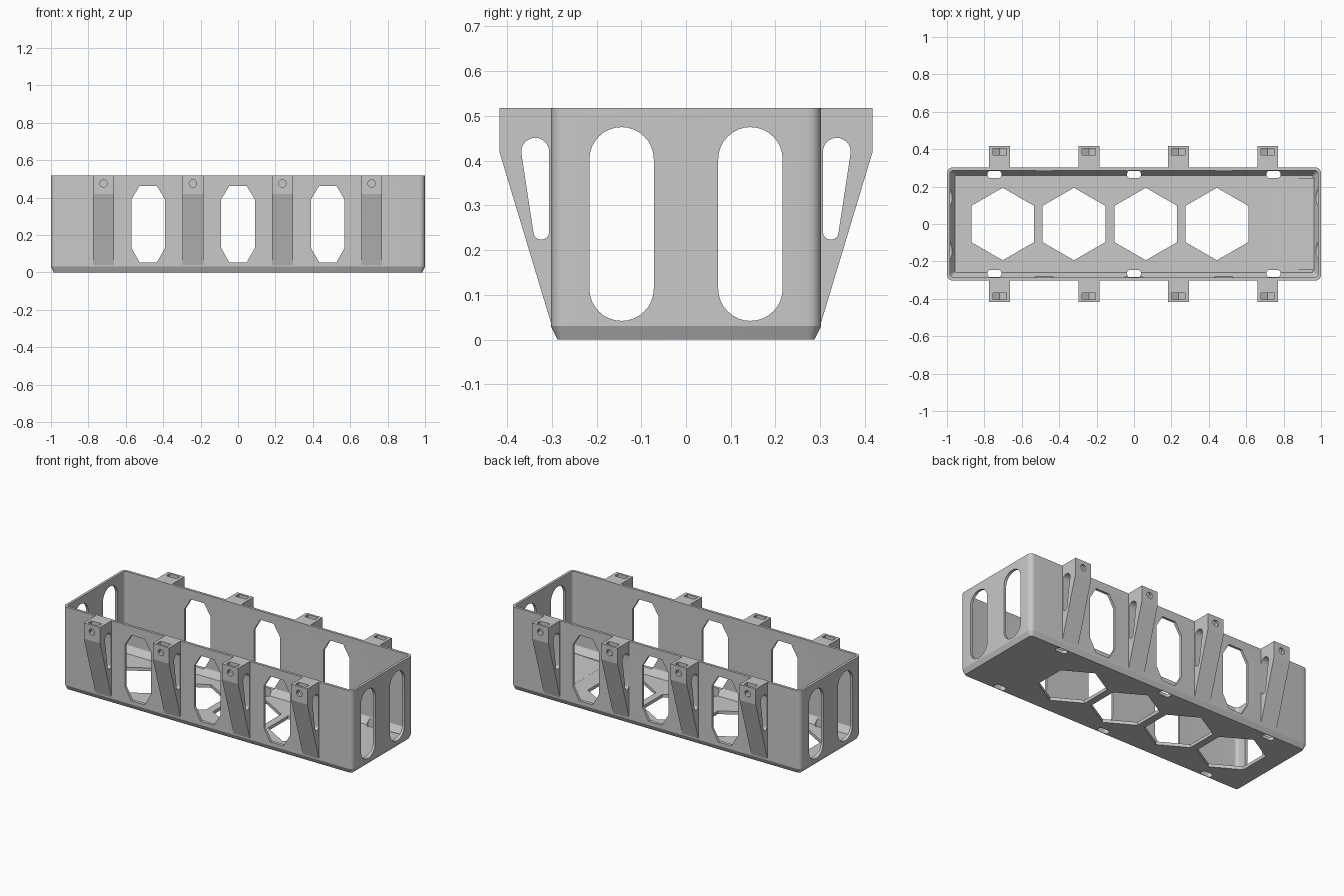
import bpy, bmesh, math

if "Cube" in bpy.data.objects:
    bpy.data.objects.remove(bpy.data.objects["Cube"], do_unlink=True)

grey = bpy.data.materials.new("plain grey")
grey.use_nodes = True
GREY = (0.58, 0.58, 0.58, 1)
grey.diffuse_color = GREY
grey.node_tree.nodes["Principled BSDF"].inputs["Base Color"].default_value = GREY

TOP = 0.518       # rim height
WALL = 0.016      # wall thickness
FLOOR = 0.02      # floor thickness
HALF_Y = 0.302    # outer half depth of the tray


def make_object(name, bm):
    mesh = bpy.data.meshes.new(name)
    bm.to_mesh(mesh)
    bm.free()
    mesh.materials.append(grey)
    ob = bpy.data.objects.new(name, mesh)
    bpy.context.collection.objects.link(ob)
    return ob


def loft(bm, rings):
    """Closed solid through equal-length rings of points."""
    rows = [[bm.verts.new(p) for p in ring] for ring in rings]
    n = len(rows[0])
    for a, b in zip(rows, rows[1:]):
        for i in range(n):
            j = (i + 1) % n
            bm.faces.new((a[i], a[j], b[j], b[i]))
    bm.faces.new(rows[0][::-1])
    bm.faces.new(rows[-1])


def prism(bm, outline, axis, lo, hi):
    """Extrude a 2D outline along x (y, z), y (x, z) or z (x, y), normals outward."""
    area = sum(a[0] * b[1] - b[0] * a[1]
               for a, b in zip(outline, outline[1:] + outline[:1]))
    if (area < 0) != (axis == "y"):
        outline = outline[::-1]
    place = {"x": lambda u, v, d: (d, u, v),
             "y": lambda u, v, d: (u, d, v),
             "z": lambda u, v, d: (u, v, d)}[axis]
    loft(bm, [[place(u, v, d) for u, v in outline] for d in (lo, hi)])


def arc(cx, cy, r, start, end, steps):
    return [(cx + r * math.cos(math.radians(start + (end - start) * i / steps)),
             cy + r * math.sin(math.radians(start + (end - start) * i / steps)))
            for i in range(steps + 1)]


def rounded_rect(hx, hy, r, steps=6):
    pts = []
    for k, (sx, sy) in enumerate([(1, 1), (-1, 1), (-1, -1), (1, -1)]):
        pts += arc(sx * (hx - r), sy * (hy - r), r, 90 * k, 90 * k + 90, steps)
    return pts


def shifted(pts, dx, dy):
    return [(x + dx, y + dy) for x, y in pts]


def cut(ob, outline, axis, lo, hi):
    """Remove one prism from the object."""
    bm = bmesh.new()
    prism(bm, outline, axis, lo, hi)
    cutter = make_object("cutter", bm)
    cutter.hide_render = True
    mod = ob.modifiers.new("cut", "BOOLEAN")
    mod.operation = "DIFFERENCE"
    mod.solver = "EXACT"
    mod.object = cutter
    bpy.context.view_layer.objects.active = ob
    bpy.ops.object.modifier_apply(modifier=mod.name)
    bpy.data.objects.remove(cutter, do_unlink=True)


def smooth(ob):
    bpy.ops.object.select_all(action="DESELECT")
    ob.select_set(True)
    bpy.context.view_layer.objects.active = ob
    bpy.ops.object.shade_smooth_by_angle(angle=math.radians(16))


# Tray shell: outside up from the base, over the rim, down to the floor
bm = bmesh.new()
sections = [(0, 0.015, 0.015), (0.03, 0, 0.03), (TOP, 0, 0.03),
            (TOP, WALL, 0.018), (0.06, WALL, 0.018), (FLOOR, 0.042, 0.008)]
loft(bm, [[(x, y, z) for x, y in rounded_rect(1 - inset, HALF_Y - inset, r)]
          for z, inset, r in sections])
tray = make_object("tray", bm)

# Long octagon windows in both long walls
window = [(0.09, 0.13), (0.09, 0.39), (0.046, 0.463), (-0.046, 0.463),
          (-0.09, 0.39), (-0.09, 0.13), (-0.046, 0.053), (0.046, 0.053)]
for cx in (-0.48, 0, 0.48):
    for side in (-0.3, 0.3):
        cut(tray, shifted(window, cx, 0), "y", side - 0.1, side + 0.1)

# Round-ended slots in both end walls
for cy in (-0.144, 0.144):
    slot = arc(cy, 0.403, 0.072, 0, 180, 16) + arc(cy, 0.114, 0.072, 180, 360, 16)
    for side in (-1, 1):
        cut(tray, slot, "x", side - 0.1, side + 0.1)

# Floor hexagons
for cx in (-0.702, -0.321, 0.063, 0.443):
    hexagon = [(cx + 0.194 * math.sin(k * math.pi / 3),
                0.194 * math.cos(k * math.pi / 3)) for k in range(6)]
    cut(tray, hexagon, "z", -0.1, 0.1)

# Drain slots along the lower edges
for cx in (-0.746, 0, 0.746):
    for cy in (-0.265, 0.265):
        drain = shifted(rounded_rect(0.037, 0.019, 0.015), cx, cy)
        cut(tray, drain, "z", -0.1, 0.1)
smooth(tray)

# Shallow ramp on the floor at one end
bm = bmesh.new()
prism(bm, [(0.718, 0.012), (0.962, 0.012), (0.962, 0.032), (0.718, 0.0205)],
      "y", -0.245, 0.245)
make_object("floor_ramp", bm)

# Mounting bracket: tapered profile with a slanted teardrop opening
bm = bmesh.new()
inner_y = HALF_Y - 0.004
prism(bm, [(inner_y, TOP), (0.417, TOP), (0.417, 0.42), (inner_y, 0.025)],
      "x", -0.056, 0.056)
bracket = make_object("bracket_back_1", bm)
teardrop = arc(0.337, 0.42, 0.031, -8, 180, 20) + arc(0.3235, 0.241, 0.0175, 180, 352, 16)
cut(bracket, teardrop, "x", -0.1, 0.1)

# Pocket for a nut, open at the top with a pointed bottom
pocket = [(-0.036, 0.6), (-0.036, 0.455), (0, 0.434), (0.036, 0.455), (0.036, 0.6)]
cut(bracket, pocket, "y", 0.369, 0.403)

# Blind screw hole through the outer face
cut(bracket, arc(0, 0.475, 0.02, 0, 348, 29), "y", 0.345, 0.5)
smooth(bracket)

# Four brackets on each long side
for side, turn in (("back", 0), ("front", math.pi)):
    for i, cx in enumerate((-0.718, -0.241, 0.237, 0.715)):
        ob = bracket
        if (side, i) != ("back", 0):
            ob = bpy.data.objects.new(f"bracket_{side}_{i + 1}", bracket.data)
            bpy.context.collection.objects.link(ob)
        ob.location.x = cx
        ob.rotation_euler.z = turn
